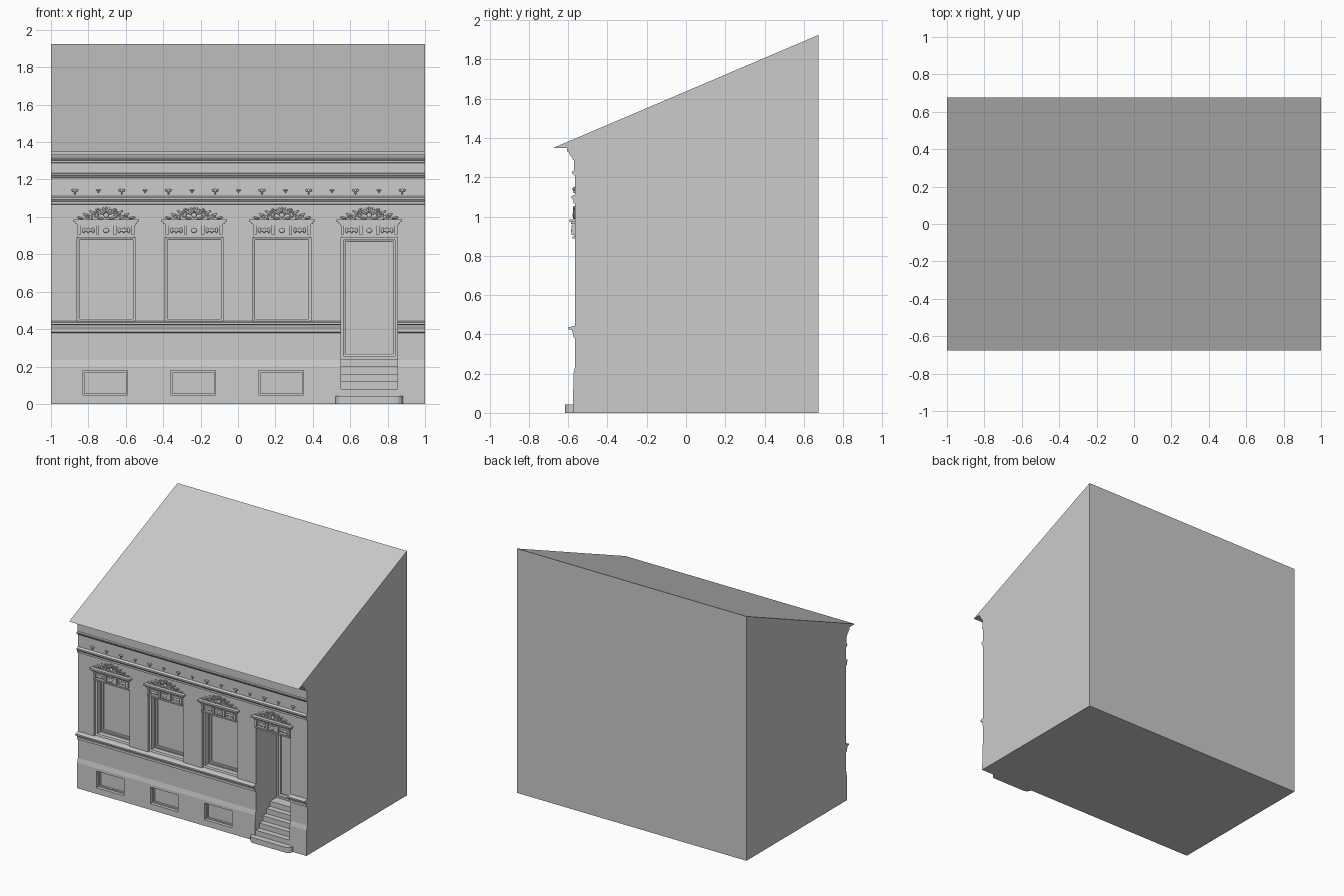
import bpy, bmesh, math
from mathutils import Matrix, Vector

if "Cube" in bpy.data.objects:
    bpy.data.objects.remove(bpy.data.objects["Cube"])

WALL = -0.565
WINDOWS = [-0.705, -0.235, 0.235]
DOOR = 0.702


def make(name, bm, smooth=False):
    bmesh.ops.recalc_face_normals(bm, faces=bm.faces)
    me = bpy.data.meshes.new(name)
    bm.to_mesh(me)
    bm.free()
    ob = bpy.data.objects.new(name, me)
    bpy.context.collection.objects.link(ob)
    if smooth:
        for p in me.polygons:
            p.use_smooth = True
    return ob


def box(bm, x0, x1, y0, y1, z0, z1):
    m = Matrix.Translation(((x0 + x1) / 2, (y0 + y1) / 2, (z0 + z1) / 2))
    m = m @ Matrix.Diagonal((x1 - x0, y1 - y0, z1 - z0, 1))
    return bmesh.ops.create_cube(bm, size=1, matrix=m)["verts"]


def ball(bm, x, z, sx, sz, sy=0.007, tilt=0, y=WALL - 0.004):
    m = Matrix.Translation((x, y, z)) @ Matrix.Rotation(tilt, 4, 'Y')
    bmesh.ops.create_uvsphere(bm, u_segments=10, v_segments=6, radius=1,
                              matrix=m @ Matrix.Diagonal((sx, sy, sz, 1)))


def stepped(name, x0, x1, z0, z1, rings):
    """Closed rectangular plug shrinking in steps of (inset, y)."""
    bm = bmesh.new()
    loops = [[bm.verts.new((x, y, z)) for x, z in
              ((x0 + i, z0 + i), (x1 - i, z0 + i), (x1 - i, z1 - i), (x0 + i, z1 - i))]
             for i, y in rings]
    for a, b in zip(loops, loops[1:]):
        for k in range(4):
            bm.faces.new((a[k], a[(k + 1) % 4], b[(k + 1) % 4], b[k]))
    bm.faces.new(loops[0])
    bm.faces.new(loops[-1])
    return make(name, bm)


def cut(ob, cutter):
    cutter.hide_render = True
    mod = ob.modifiers.new("opening", 'BOOLEAN')
    mod.operation, mod.solver, mod.object = 'DIFFERENCE', 'EXACT', cutter
    bpy.context.view_layer.objects.active = ob
    bpy.ops.object.modifier_apply(modifier=mod.name)
    bpy.data.objects.remove(cutter)


def repeat(ob, xs):
    ob.location.x = xs[0]
    for x in xs[1:]:
        c = ob.copy()
        c.location.x = x
        bpy.context.collection.objects.link(c)


# House body: one side profile (y, z) with plinth, ledge, string course and eave
profile = [
    (0.675, 0), (-0.576, 0), (-0.573, 0.2), (WALL, 0.235), (WALL, 0.38),
    (-0.574, 0.385), (-0.574, 0.40), (-0.581, 0.415), (-0.581, 0.422), (-0.598, 0.425),
    (-0.598, 0.436), (WALL, 0.444), (WALL, 1.065), (-0.574, 1.068), (-0.574, 1.083),
    (-0.582, 1.093), (-0.582, 1.104), (WALL, 1.112), (WALL, 1.208), (-0.571, 1.21),
    (-0.58, 1.222), (-0.58, 1.23), (-0.571, 1.234), (-0.571, 1.288), (-0.578, 1.29),
    (-0.578, 1.302), (-0.586, 1.308), (-0.594, 1.318), (-0.598, 1.33), (-0.607, 1.332),
    (-0.607, 1.35), (-0.675, 1.35), (0.675, 1.925)]
bm = bmesh.new()
face = bm.faces.new([bm.verts.new((-1, y, z)) for y, z in profile])
new = bmesh.ops.extrude_face_region(bm, geom=[face])["geom"]
bmesh.ops.translate(bm, vec=(2, 0, 0), verts=[v for v in new if isinstance(v, bmesh.types.BMVert)])
house = make("house_body", bm)

# Window and basement openings with stepped reveals
for x in WINDOWS:
    cut(house, stepped("window_cutter", x - 0.155, x + 0.155, 0.443, 0.889,
                       [(0, -0.8), (0, -0.545), (0.012, -0.54), (0.012, -0.50),
                        (0.02, -0.50), (0.02, -0.485)]))
for x in (-0.71, -0.24, 0.23):
    cut(house, stepped("basement_cutter", x - 0.12, x + 0.12, 0.048, 0.178,
                       [(0, -0.8), (0, -0.55), (0.009, -0.55), (0.009, -0.535)]))

# Door recess, then the framed door panel at its back
cut(house, stepped("door_cutter", DOOR - 0.15, DOOR + 0.15, -0.1, 0.889,
                   [(0, -0.8), (0, -0.31)]))
cut(house, stepped("door_panel_cutter", DOOR - 0.138, DOOR + 0.138, 0.255, 0.877,
                   [(0, -0.4), (0, -0.30), (0.012, -0.295), (0.012, -0.28)]))

# Window sash frames
bm = bmesh.new()
w, z0, z1, t = 0.135, 0.463, 0.869, 0.012
for x0, x1, a, b in ((-w, -w + t, z0, z1), (w - t, w, z0, z1),
                     (-w + t, w - t, z0, z0 + t), (-w + t, w - t, z1 - t, z1)):
    box(bm, x0, x1, -0.492, -0.48, a, b)
repeat(make("window_sash", bm), WINDOWS)

# Stairs rising into the door recess
bm = bmesh.new()
for k in range(5):
    box(bm, DOOR - 0.15, DOOR + 0.15, -0.568 + 0.045 * k, -0.30, 0, 0.08 + 0.04 * k)
make("entrance_steps", bm)

# Bottom step with rounded front corners
bm = bmesh.new()
box(bm, DOOR - 0.18, DOOR + 0.18, -0.616, -0.555, 0, 0.042)
corner = [e for e in bm.edges if all(v.co.y < -0.6 for v in e.verts)
          and abs(e.verts[0].co.z - e.verts[1].co.z) > 0.01]
bmesh.ops.bevel(bm, geom=corner, offset=0.04, segments=6, profile=0.5, affect='EDGES')
make("bottom_step", bm)

ALL = WINDOWS + [DOOR]

# Lintel board, end brackets and stepped cornice over every opening
bm = bmesh.new()
box(bm, -0.152, 0.152, -0.57, -0.55, 0.888, 0.96)
box(bm, -0.152, 0.152, -0.577, -0.55, 0.888, 0.898)
box(bm, -0.032, 0.032, -0.578, -0.55, 0.906, 0.948)
for s in (-1, 1):
    for x in (0.046, 0.143):
        box(bm, s * x - 0.009, s * x + 0.009, -0.582, -0.55, 0.905, 0.955)
for hw, y, a, b in ((0.156, -0.578, 0.953, 0.963), (0.165, -0.586, 0.963, 0.973),
                    (0.175, -0.594, 0.973, 0.985)):
    box(bm, -hw, hw, y, -0.55, a, b)
repeat(make("lintel_cornice", bm), ALL)

# Lintel relief: spindles between the brackets and a central boss
bm = bmesh.new()
for s in (-1, 1):
    ball(bm, s * 0.095, 0.928, 0.036, 0.008, y=-0.572)
    for x in (0.07, 0.095, 0.12):
        ball(bm, s * x, 0.928, 0.008, 0.015, y=-0.572)
ball(bm, 0, 0.927, 0.016, 0.013, y=-0.578)
repeat(make("lintel_relief", bm, True), ALL)

# Leafy crest: shell fan in the middle, leaves falling to both sides
bm = bmesh.new()
for k in range(-3, 4):
    a = k * 0.42
    ball(bm, 0.026 * math.sin(a), 1.012 + 0.026 * math.cos(a), 0.006, 0.017, tilt=a)
ball(bm, 0, 1.008, 0.014, 0.014, 0.01)
for s in (-1, 1):
    for x, z, l, a in ((0.075, 1.024, 0.018, 1.0), (0.082, 0.998, 0.014, 0.7),
                       (0.112, 1.012, 0.013, 1.1), (0.138, 0.995, 0.018, 1.4),
                       (0.03, 0.993, 0.018, 1.5)):
        ball(bm, s * x, z, 0.006, l, tilt=s * a)
repeat(make("crest_leaves", bm, True), ALL)

# Crest scrolls: spiral tubes
cu = bpy.data.curves.new("crest_scrolls", 'CURVE')
cu.dimensions, cu.bevel_depth, cu.bevel_resolution = '3D', 0.004, 1
for s in (-1, 1):
    for cx, cz, r in ((0.055, 1.010, 0.02), (0.1, 1.001, 0.014), (0.045, 1.035, 0.01)):
        sp = cu.splines.new('POLY')
        sp.points.add(17)
        for i, p in enumerate(sp.points):
            a, q = -0.5 + i * 0.5, r * (1 - i / 21)
            p.co = (s * (cx + q * math.cos(a)), WALL - 0.005, cz + q * math.sin(a), 1)
scrolls = bpy.data.objects.new("crest_scrolls", cu)
bpy.context.collection.objects.link(scrolls)
repeat(scrolls, ALL)

# Frieze ornaments: large drops alternating with small ones
for name, k, start, count in (("large_frieze_drop", 1.0, -0.872, 8),
                              ("small_frieze_drop", 0.65, -0.747, 7)):
    bm = bmesh.new()
    ball(bm, 0, 1.14, 0.009 * k, 0.010 * k, 0.009)
    ball(bm, 0, 1.14 - 0.012 * k, 0.005 * k, 0.009 * k)
    for s in (-1, 1):
        ball(bm, s * 0.011 * k, 1.14 + 0.002, 0.008 * k, 0.006 * k, tilt=-s * 0.4)
    repeat(make(name, bm, True), [start + 0.25 * i for i in range(count)])
